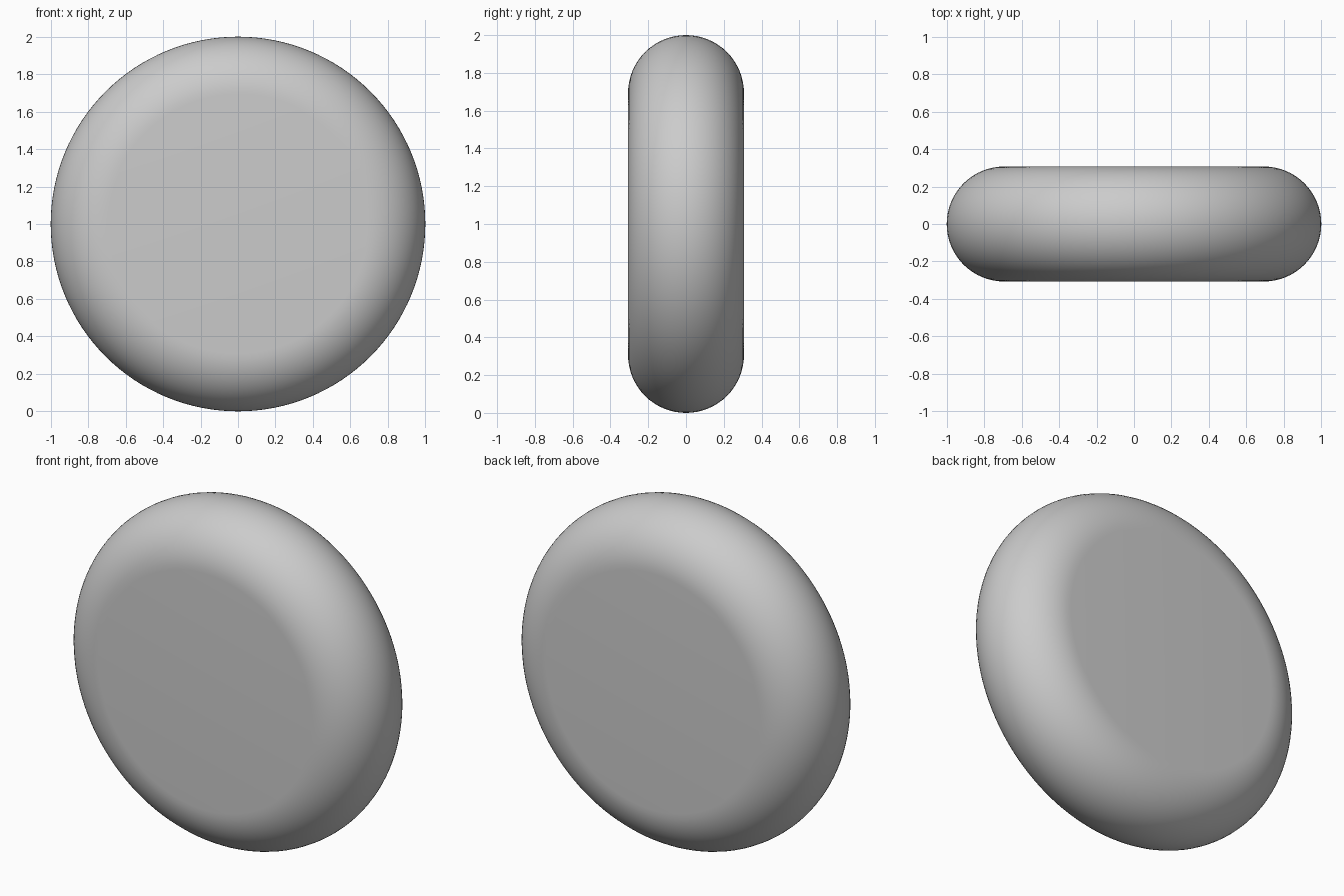
import bpy, bmesh, math
from mathutils import Matrix, Vector

cube = bpy.data.objects.get("Cube")
if cube:
    bpy.data.objects.remove(cube, do_unlink=True)

RADIUS = 1.0
HALF = 0.307          # half thickness, also the rim's rounding radius
FLAT = RADIUS - HALF  # radius of the flat faces
RIM_STEPS = 32
SIDES = 128

# Plain grey
grey = bpy.data.materials.new("grey")
grey.use_nodes = True
color = (0.6, 0.6, 0.6, 1.0)
grey.diffuse_color = color
grey.node_tree.nodes["Principled BSDF"].inputs["Base Color"].default_value = color

# Half-round rim profile, spun about the y axis
bm = bmesh.new()
angles = [math.pi * (i / RIM_STEPS - 0.5) for i in range(RIM_STEPS + 1)]
profile = [bm.verts.new((FLAT + HALF * math.cos(a), HALF * math.sin(a), 0)) for a in angles]
edges = [bm.edges.new(pair) for pair in zip(profile, profile[1:])]
bmesh.ops.spin(bm, geom=profile + edges, cent=(0, 0, 0), axis=(0, 1, 0),
               angle=math.tau, steps=SIDES, use_merge=True)
bmesh.ops.remove_doubles(bm, verts=bm.verts[:], dist=0.0001)

# Flat front and back faces
bmesh.ops.holes_fill(bm, edges=[e for e in bm.edges if e.is_boundary], sides=0)
bmesh.ops.recalc_face_normals(bm, faces=bm.faces[:])
bmesh.ops.translate(bm, verts=bm.verts[:], vec=(0, 0, RADIUS))

mesh = bpy.data.meshes.new("rounded_disc")
bm.to_mesh(mesh)
bm.free()
mesh.materials.append(grey)
disc = bpy.data.objects.new("rounded_disc", mesh)
bpy.context.collection.objects.link(disc)

# Smooth shading
bpy.ops.object.select_all(action="DESELECT")
disc.select_set(True)
bpy.context.view_layer.objects.active = disc
bpy.ops.object.shade_smooth_by_angle(angle=math.radians(30))
